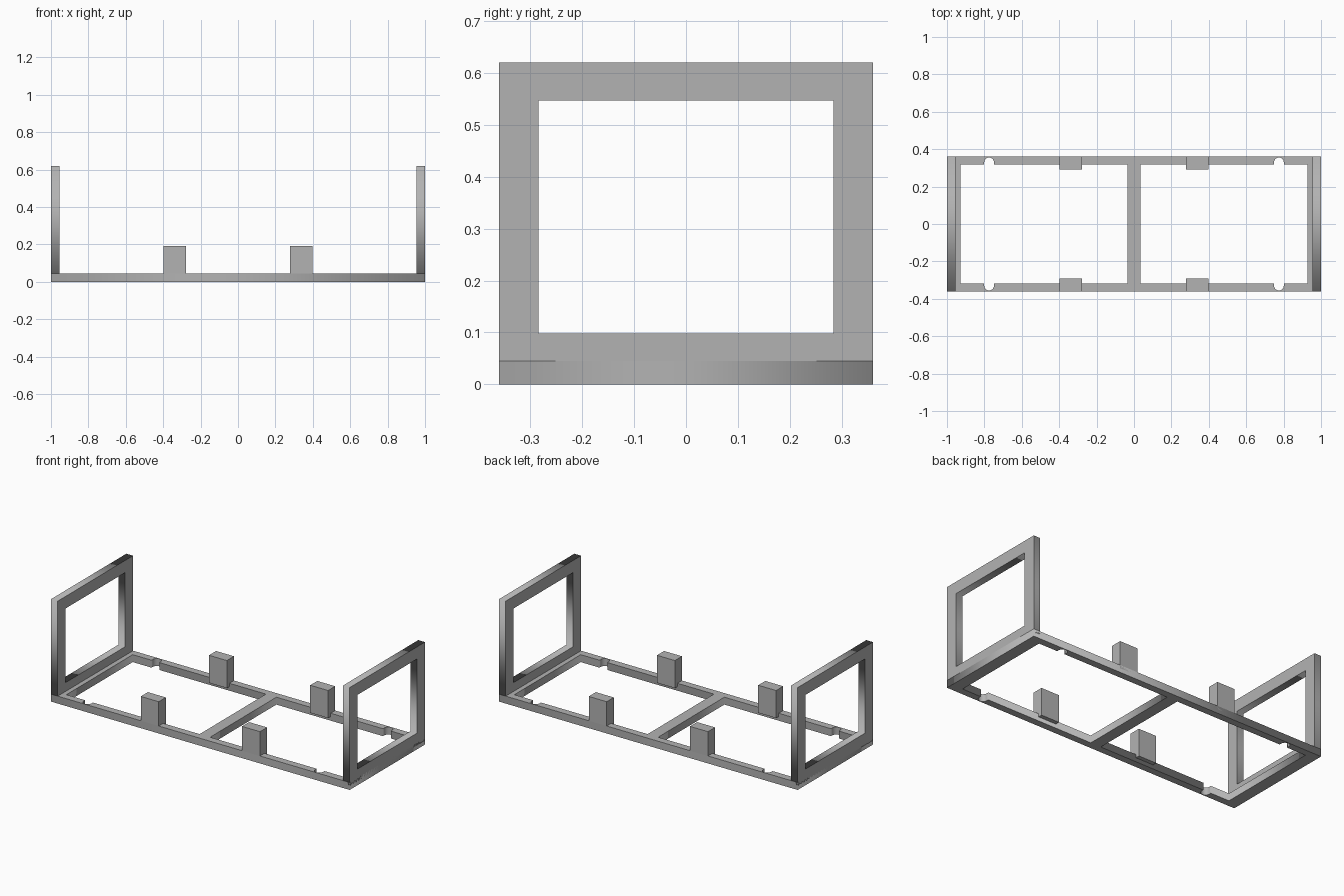
import bpy, math
from mathutils import Matrix

cube = bpy.data.objects.get("Cube")
if cube:
    bpy.data.objects.remove(cube, do_unlink=True)

grey = bpy.data.materials.new("light grey")
grey.use_nodes = True
colour = (0.45, 0.45, 0.45, 1)
grey.diffuse_color = colour
grey.node_tree.nodes["Principled BSDF"].inputs["Base Color"].default_value = colour

HALF_Y = 0.36       # half depth of the whole rack
BASE_TOP = 0.045    # thickness of the base frame
SEAT = 0.025        # height where uprights and blocks are sunk into the base
POST = 0.045        # thickness of the end frames


def rect(x0, x1, y0, y1):
    return [(x0, y0), (x1, y0), (x1, y1), (x0, y1)]


def plate(name, outlines, thickness, matrix):
    """Extrude an outline with holes and place it as a mesh."""
    curve = bpy.data.curves.new(name, "CURVE")
    curve.dimensions = "2D"
    curve.fill_mode = "BOTH"
    curve.extrude = thickness / 2
    for points in outlines:
        spline = curve.splines.new("POLY")
        spline.points.add(len(points) - 1)
        for p, (x, y) in zip(spline.points, points):
            p.co = (x, y, 0, 1)
        spline.use_cyclic_u = True
    temp = bpy.data.objects.new(name + "_curve", curve)
    bpy.context.collection.objects.link(temp)
    deps = bpy.context.evaluated_depsgraph_get()
    mesh = bpy.data.meshes.new_from_object(temp.evaluated_get(deps))
    bpy.data.objects.remove(temp, do_unlink=True)
    mesh.transform(matrix)
    mesh.materials.clear()
    mesh.materials.append(grey)
    obj = bpy.data.objects.new(name, mesh)
    bpy.context.collection.objects.link(obj)
    return obj


def bay(side):
    """Bay opening with a round-ended slot in each long rail."""
    inner, outer, rail = 0.035, 0.927, 0.317
    slot_x, slot_y, r = 0.775, 0.33, 0.026
    arc = [(slot_x + r * math.cos(a), slot_y + r * math.sin(a))
           for a in (math.pi * i / 12 for i in range(13))]
    back = [(outer, rail), (slot_x + r, rail)] + arc + [(slot_x - r, rail), (inner, rail)]
    front = [(x, -y) for x, y in reversed(back)]
    return [(side * x, y) for x, y in back + front]


# Base frame with two bays
plate("base_frame", [rect(-1, 1, -HALF_Y, HALF_Y), bay(1), bay(-1)],
      BASE_TOP, Matrix.Translation((0, 0, BASE_TOP / 2)))

# Upright end frames: outline in y and z, extruded along x
stand = Matrix(((0, 0, 1, 0), (1, 0, 0, 0), (0, 1, 0, 0), (0, 0, 0, 1)))
for label, side in (("left", 1), ("right", -1)):
    plate(label + "_end_frame",
          [rect(-HALF_Y, HALF_Y, SEAT, 0.62), rect(-0.284, 0.284, 0.098, 0.547)],
          POST, Matrix.Translation((side * (1 - POST / 2), 0, 0)) @ stand)

# Four support blocks on the long rails
top, depth, width = 0.192, 0.068, 0.12
for end, sy in (("front", -1), ("back", 1)):
    for label, sx in (("left", 1), ("right", -1)):
        bpy.ops.mesh.primitive_cube_add(size=1)
        block = bpy.context.object
        block.name = f"{end}_{label}_block"
        block.data.transform(
            Matrix.Translation((sx * 0.339, sy * (HALF_Y - depth / 2), (SEAT + top) / 2))
            @ Matrix.Diagonal((width, depth, top - SEAT, 1)))
        block.data.materials.append(grey)
